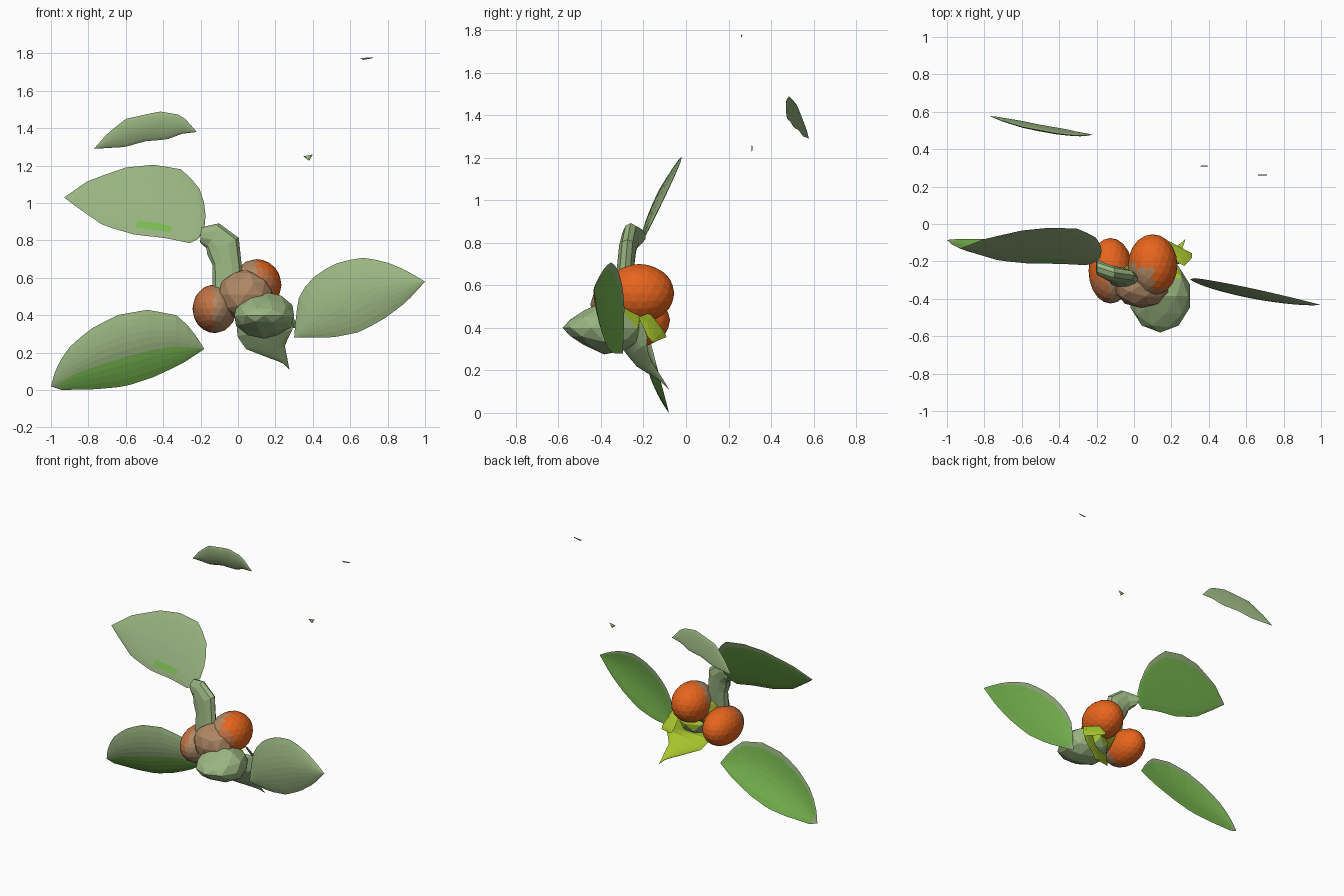
import bpy, bmesh, math
from mathutils import Vector

if "Cube" in bpy.data.objects:
    bpy.data.objects.remove(bpy.data.objects["Cube"])


def material(name, rgb):
    m = bpy.data.materials.new(name)
    m.diffuse_color = (*rgb, 1)
    m.use_nodes = True
    m.node_tree.nodes["Principled BSDF"].inputs["Base Color"].default_value = m.diffuse_color
    return m


GREY = material("grey green", (0.32, 0.46, 0.22))
GREEN = material("leaf green", (0.20, 0.50, 0.085))
ORANGE = material("berry orange", (0.84, 0.135, 0.013))
RUST = material("berry rust", (0.55, 0.17, 0.06))
TAN = material("husk tan", (0.43, 0.25, 0.13))
LIME = material("yellow green", (0.45, 0.64, 0.03))
OLIVE = material("olive", (0.32, 0.32, 0.02))


def finish(name, bm, mats):
    bmesh.ops.recalc_face_normals(bm, faces=bm.faces)
    me = bpy.data.meshes.new(name)
    bm.to_mesh(me)
    bm.free()
    for m in mats:
        me.materials.append(m)
    ob = bpy.data.objects.new(name, me)
    bpy.context.collection.objects.link(ob)
    return ob


def resample(pts, n):
    """Evenly spaced points along a polyline."""
    pts = [Vector(p) for p in pts]
    seg = [(b - a).length for a, b in zip(pts, pts[1:])]
    total, out = sum(seg), []
    for i in range(n + 1):
        d, k = total * i / n, 0
        while k < len(seg) - 1 and d > seg[k]:
            d -= seg[k]
            k += 1
        out.append(pts[k].lerp(pts[k + 1], min(1, d / seg[k])))
    return out


def leaf(name, top, bottom, depth, back=GREEN, thick=0.012, patch=None, bow=0, n=14, m=10):
    """Thin two-layer blade between two front-view edges; depth(x, z) gives y, bow bulges it forward."""
    a, b = resample(top, n), resample(bottom, n)
    bm = bmesh.new()
    layers = []
    for side in (-1, 1):
        rows = []
        for i in range(n + 1):
            row = []
            for j in range(m + 1):
                p = a[i].lerp(b[i], j / m)
                across, along = math.sin(math.pi * j / m), max(0, math.sin(math.pi * i / n))
                t = side * thick * across ** 0.6 * along ** 0.5 if 0 < j < m else 0
                row.append(bm.verts.new((p.x, depth(p.x, p.y) + t - bow * across * along, p.y)))
            rows.append(row)
        layers.append(rows)
    for side, rows in enumerate(layers):
        for i in range(n):
            for j in range(m):
                q = (rows[i][j], rows[i + 1][j], rows[i + 1][j + 1], rows[i][j + 1])
                f = bm.faces.new(q)
                c = f.calc_center_median()
                rim = back == GREEN and (j == 0 or i == 0)
                if side:
                    f.material_index = 0 if rim else 1
                else:
                    f.material_index = int(bool(patch and patch(c.x, (j + 0.5) / m)))
    bmesh.ops.remove_doubles(bm, verts=bm.verts, dist=0.0005)
    return finish(name, bm, [GREY, back])


def blob(name, centre, radii, mats, rule=None, detail=2, wedge=0):
    """Ellipsoid; wedge thins it toward the front; rule(centre) picks the colour."""
    bm = bmesh.new()
    bmesh.ops.create_icosphere(bm, subdivisions=detail, radius=1)
    for v in bm.verts:
        thin = 1 - wedge * max(0, -v.co.y)
        x, y, z = (v.co[k] * radii[k] for k in range(3))
        v.co = Vector((x, y, z * thin)) + Vector(centre)
    if rule:
        for f in bm.faces:
            f.material_index = int(rule(f.calc_center_median()))
    return finish(name, bm, mats)


# Large leaves
leaf("upper_left_leaf",
     [(-.93, 1.03), (-.8, 1.12), (-.6, 1.19), (-.45, 1.205), (-.3, 1.18), (-.21, 1.09), (-.17, .97), (-.18, .86)],
     [(-.93, 1.03), (-.85, .97), (-.72, .88), (-.55, .83), (-.4, .815), (-.23, .78), (-.18, .86)],
     lambda x, z: -.225 + (z - .8) * .5 + .05 * (x + .5), bow=.005,
     patch=lambda x, v: .8 < v < .9 and -.56 < x < -.35)
leaf("right_leaf",
     [(.3, .28), (.31, .4), (.33, .52), (.4, .6), (.5, .67), (.65, .71), (.78, .69), (.9, .64), (1, .58)],
     [(.3, .28), (.5, .28), (.65, .31), (.78, .38), (.9, .47), (1, .58)],
     lambda x, z: -.285 - .22 * (x - .3) + .06 * (z - .48), bow=.03)
leaf("lower_left_leaf",
     [(-1, .02), (-.97, .13), (-.9, .23), (-.8, .32), (-.65, .4), (-.48, .43), (-.33, .4), (-.25, .33), (-.18, .22)],
     [(-1, .02), (-.97, 0), (-.75, .005), (-.6, .02), (-.45, .07), (-.3, .14), (-.18, .22)],
     lambda x, z: -.08 - .26 * z, bow=.035,
     patch=lambda x, v: v > .56 and x > -.95)

# Floating leaf and two tiny scraps behind
leaf("floating_leaf",
     [(-.77, 1.29), (-.7, 1.37), (-.6, 1.45), (-.42, 1.49), (-.3, 1.47), (-.22, 1.38)],
     [(-.77, 1.29), (-.6, 1.3), (-.5, 1.33), (-.38, 1.34), (-.3, 1.37), (-.22, 1.38)],
     lambda x, z: .515 - .15 * (x + .5) - .2 * (z - 1.4), back=GREY, bow=.005)
leaf("small_scrap", [(.35, 1.25), (.4, 1.26)], [(.35, 1.25), (.38, 1.225), (.4, 1.26)],
     lambda x, z: .31, back=GREY, thick=.003, n=4, m=2)
leaf("high_scrap", [(.655, 1.775), (.72, 1.78)], [(.655, 1.775), (.67, 1.765), (.72, 1.775)],
     lambda x, z: .262, back=GREY, thick=.003, n=4, m=2)

# Flattened curved stem from the upper leaf to the berries
bm = bmesh.new()
path = [(-.2, -.23, .83, .04), (-.135, -.26, .825, .075), (-.08, -.275, .77, .095),
        (-.06, -.285, .68, .078), (-.05, -.3, .55, .085)]
rings = []
for i, (x, y, z, r) in enumerate(path):
    p, q = path[max(i - 1, 0)], path[min(i + 1, len(path) - 1)]
    side = Vector((q[2] - p[2], 0, p[0] - q[0])).normalized()
    rings.append([bm.verts.new(Vector((x, y, z)) + side * r * math.cos(t) + Vector((0, .042 * math.sin(t), 0)))
                  for t in (k * math.tau / 10 for k in range(10))])
for r0, r1 in zip(rings, rings[1:]):
    for k in range(10):
        bm.faces.new((r0[k], r0[(k + 1) % 10], r1[(k + 1) % 10], r1[k]))
bm.faces.new(rings[0])
bm.faces.new(rings[-1])
finish("stem", bm, [GREY])

# Berries fade from orange through rust to tan at the front; a husk joins them
blob("right_berry", (.1, -.22, .562), (.132, .165, .138), [ORANGE, RUST, TAN],
     lambda c: 2 if c.y < -.22 and c.x < .1 else 1 if c.y < -.33 else 0, detail=3)
blob("left_berry", (-.125, -.25, .435), (.118, .175, .13), [ORANGE, RUST, TAN],
     lambda c: 0 if c.y > -.28 else 2 if c.x > -.13 else 1, detail=3)
blob("husk", (.04, -.325, .51), (.15, .125, .135), [TAN, OLIVE], lambda c: c.y > -.29)

# Curled leaf under the berries: wedge-shaped front, hanging tip, bright inner face
blob("curled_leaf_front", (.14, -.385, .4), (.168, .195, .125), [GREY, LIME],
     lambda c: c.y > -.27 and c.z > .36, wedge=.5)
leaf("curled_leaf_tip",
     [(.15, .44), (.27, .42), (.3, .34), (.25, .24), (.275, .11)],
     [(.15, .44), (0, .38), (-.01, .3), (.04, .22), (.17, .17), (.24, .145), (.275, .11)],
     lambda x, z: -.13 - .55 * min(z - .11, .2) + .4 * (x - .15), back=LIME)
leaf("inner_sepal", [(.17, .47), (.27, .45), (.31, .36)], [(.17, .47), (.17, .36), (.31, .33)],
     lambda x, z: -.22 + .8 * (.47 - z) - .7 * (x - .24), back=LIME, n=6, m=4)
